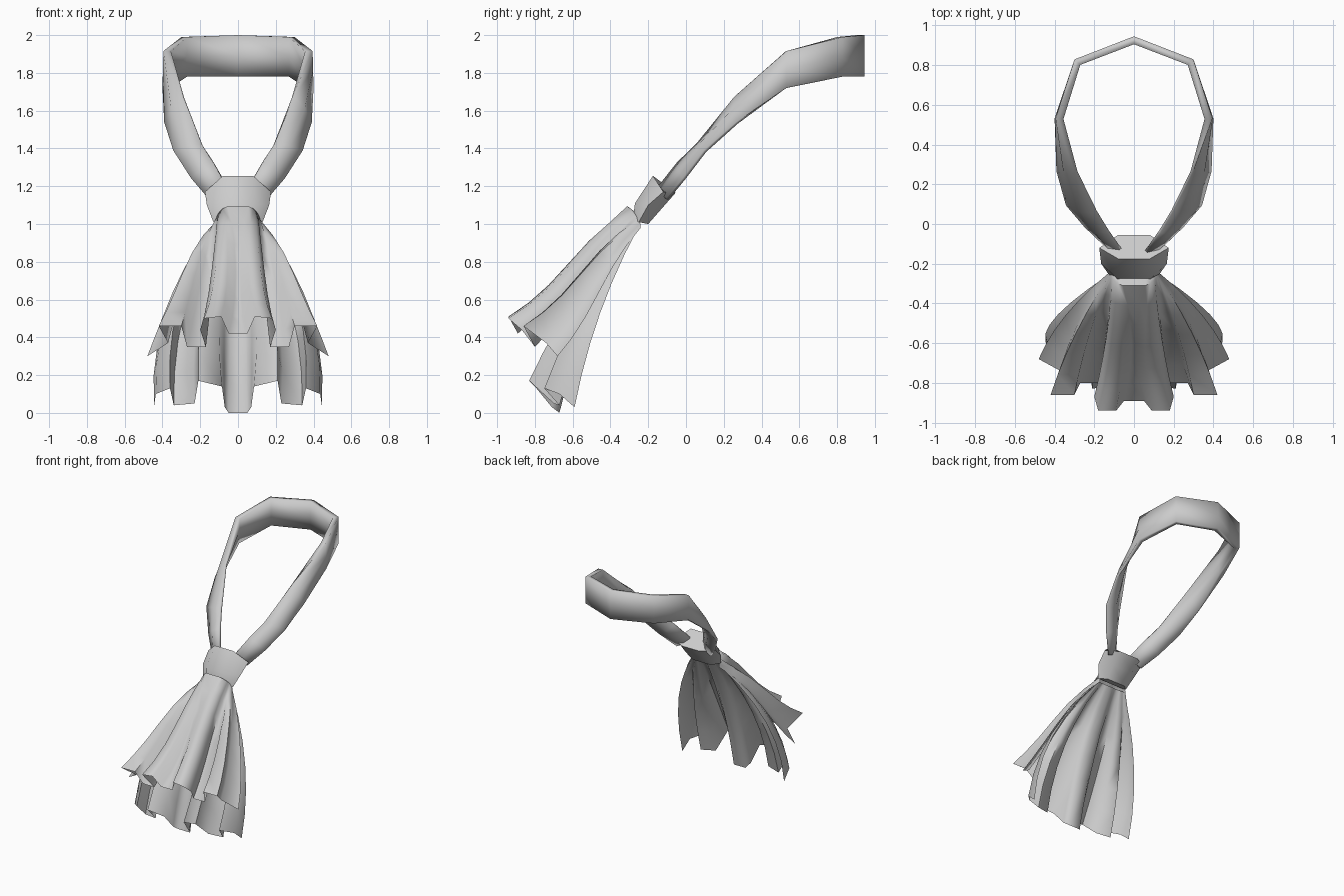
import bpy
from math import sin, cos, pi
from mathutils import Vector as V

if "Cube" in bpy.data.objects:
    bpy.data.objects.remove(bpy.data.objects["Cube"])


def make(name, verts, faces, angle):
    me = bpy.data.meshes.new(name)
    me.from_pydata(verts, [], faces)
    ob = bpy.data.objects.new(name, me)
    bpy.context.collection.objects.link(ob)
    bpy.ops.object.select_all(action='DESELECT')
    ob.select_set(True)
    bpy.context.view_layer.objects.active = ob
    bpy.ops.object.mode_set(mode='EDIT')
    bpy.ops.mesh.select_all(action='SELECT')
    bpy.ops.mesh.normals_make_consistent(inside=False)
    bpy.ops.object.mode_set(mode='OBJECT')
    bpy.ops.object.shade_smooth_by_angle(angle=angle)
    return ob


def loft(name, rows, closed, caps=False, angle=0.9):
    n = len(rows[0])
    verts = [p for r in rows for p in r]
    faces = [(i * n + j, i * n + (j + 1) % n, (i + 1) * n + (j + 1) % n, (i + 1) * n + j)
             for i in range(len(rows) - 1) for j in range(n if closed else n - 1)]
    if caps:
        faces += [tuple(range(n)), tuple(range(len(verts) - n, len(verts)))]
    return make(name, verts, faces, angle)


def flip(p):
    return V((-p[0], p[1], p[2]))


# Neck band: pairs of upper/inner and lower/outer edge points, from back centre to knot
half = [((0, .925, 2.0), (0, .925, 1.78)),
        ((.285, .815, 1.99), (.285, .815, 1.78)),
        ((.375, .53, 1.915), (.38, .53, 1.72)),
        ((.29, .26, 1.67), (.385, .27, 1.535)),
        ((.19, .06, 1.42), (.34, .10, 1.385)),
        ((.13, -.04, 1.325), (.245, -.01, 1.24)),
        ((.06, -.14, 1.20), (.15, -.10, 1.13))]
path = [(flip(a), flip(b)) for a, b in half[:0:-1]] + [(V(a), V(b)) for a, b in half]
mids = [(a + b) / 2 for a, b in path]
rows = []
for i, (a, b) in enumerate(path):
    tan = mids[min(i + 1, len(mids) - 1)] - mids[max(i - 1, 0)]
    n = tan.cross(a - b).normalized()
    k = abs(i - 6)
    t = .02 if k < 3 else .008
    m = .02 if k < 3 else .024
    rows.append([a + n * t, mids[i] + n * m, b + n * t, b - n * t, mids[i] - n * m, a - n * t])
loft("neck_band", rows, True, True, angle=1.7)

# Knot: three tilted six-sided rings, each given by its front, side and back point
rings = [((.08, -.175, 1.255), (.175, -.12, 1.17), (.08, -.055, 1.165)),
         ((.09, -.27, 1.11), (.165, -.20, 1.10), (.09, -.13, 1.08)),
         ((.08, -.28, 1.03), (.13, -.25, 1.01), (.08, -.20, 1.00))]
loft("knot", [[V(p) for p in r] + [flip(p) for p in r[::-1]] for r in rings], True, True, angle=1.2)


# Pleated panels: a gathered arc at the top spreads into a folded hem.
# gather < 1 widens the centre fold at the top, pinch narrows it on the way down,
# wave gives the fall an S-curve
def panel(name, hem, top, bow, gather=1, pinch=0, wave=0, tuck=None, steps=6):
    n = len(hem)
    fr = [(i + .5) / (n - .5) for i in range(n)]
    tops = [V(top(f ** gather * pi / 2)) for f in fr]
    rows = []
    if tuck:
        rows.append([p + V(tuck) * (1 - f) for p, f in zip(tops, fr)])
    for s in range(steps + 1):
        t = s / steps
        b = 4 * t * (1 - t)
        rows.append([p.lerp(V(h), t) + V(((bow[0] * f - pinch) * b, bow[1] * b,
                     bow[2] * b + wave * sin(2 * pi * t)))
                     for p, h, f in zip(tops, hem, fr)])
    rows = [[flip(p) for p in r[::-1]] + r for r in rows]
    return loft(name, rows, False, angle=1.3)


panel("front_ruffle",
      [(.05, -.89, .42), (.09, -.94, .51), (.18, -.94, .50), (.20, -.87, .44), (.17, -.80, .35),
       (.27, -.80, .35), (.30, -.86, .46), (.42, -.86, .46), (.37, -.74, .37), (.48, -.68, .30)],
      lambda a: (.12 * sin(a), -.24 - .08 * cos(a), .98 + .125 * max(cos(a), 0) ** .7),
      (.09, 0, 0), gather=.4, pinch=.045, wave=.025, tuck=(0, .04, -.03))
panel("back_ruffle",
      [(.05, -.67, .00), (.07, -.71, .03), (.085, -.80, .14), (.21, -.83, .17), (.23, -.70, .05),
       (.34, -.67, .04), (.36, -.75, .13), (.435, -.67, .10), (.445, -.59, .03)],
      lambda a: (.12 * sin(a), -.25 - .03 * cos(a), .985 + .02 * cos(a)),
      (.10, -.035, .02))
